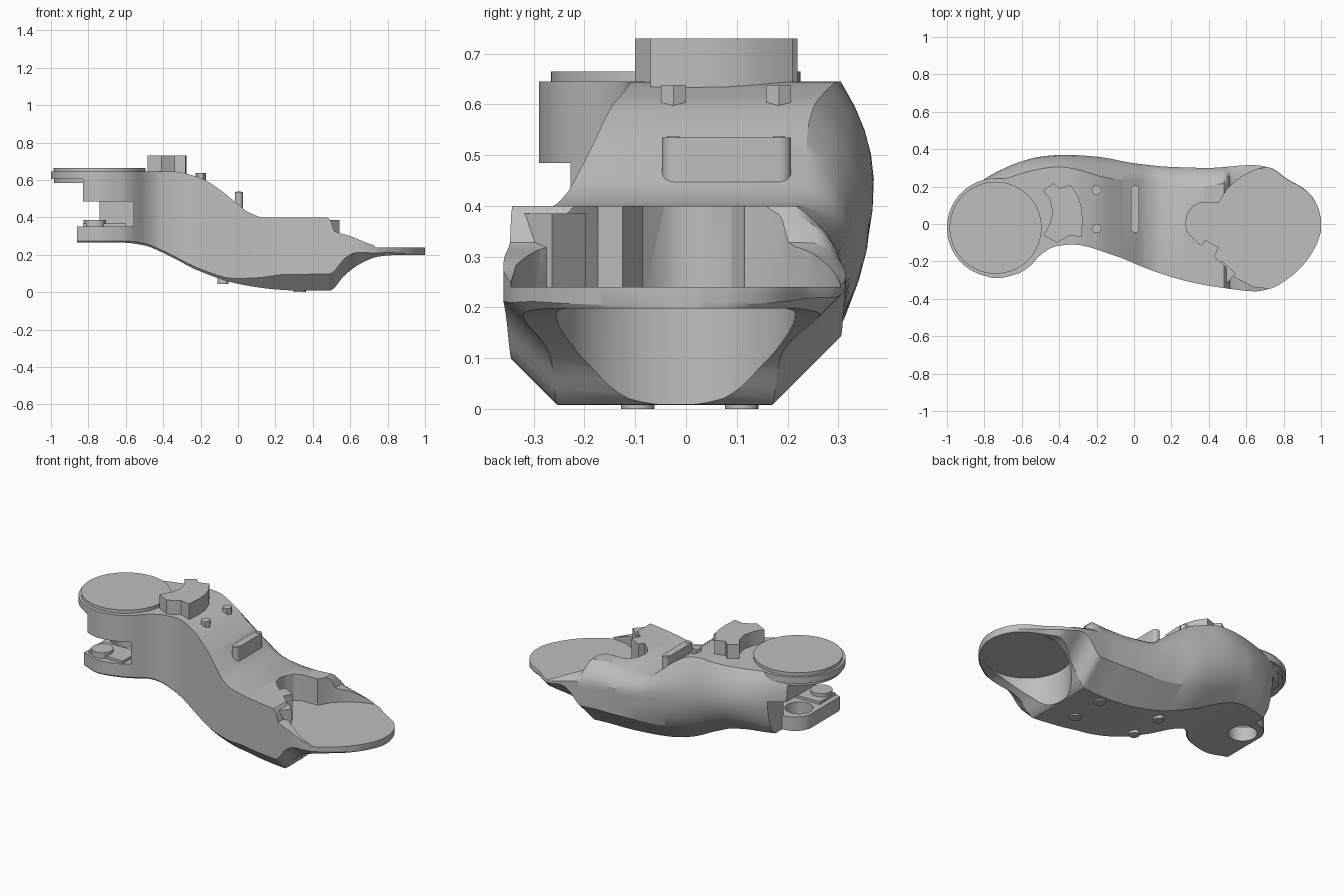
import bpy, bmesh, math
from mathutils import Matrix

cube = bpy.data.objects.get("Cube")
if cube:
    bpy.data.objects.remove(cube, do_unlink=True)

grey = bpy.data.materials.new("plain_grey")
grey.use_nodes = True
colour = (.52, .52, .52, 1)
grey.diffuse_color = colour
for node in grey.node_tree.nodes:
    if node.type == 'BSDF_PRINCIPLED':
        node.inputs["Base Color"].default_value = colour


def make_object(name, bm):
    bmesh.ops.recalc_face_normals(bm, faces=bm.faces[:])
    mesh = bpy.data.meshes.new(name)
    bm.to_mesh(mesh)
    bm.free()
    mesh.materials.append(grey)
    obj = bpy.data.objects.new(name, mesh)
    bpy.context.collection.objects.link(obj)
    return obj


def prism(name, outline, bottom, top):
    """Upright solid with the given plan outline."""
    bm = bmesh.new()
    low = [bm.verts.new((x, y, bottom)) for x, y in outline]
    high = [bm.verts.new((x, y, top)) for x, y in outline]
    bm.faces.new(low)
    bm.faces.new(high)
    for i in range(len(low)):
        j = (i + 1) % len(low)
        bm.faces.new((low[i], low[j], high[j], high[i]))
    return make_object(name, bm)


def round_solid(name, x, y, radius, bottom, top, sides=64):
    outline = [(x + radius * math.cos(math.tau * i / sides),
                y + radius * math.sin(math.tau * i / sides)) for i in range(sides)]
    return prism(name, outline, bottom, top)


def box(name, x0, x1, y0, y1, bottom, top, turn=0):
    obj = prism(name, [(x0, y0), (x1, y0), (x1, y1), (x0, y1)], bottom, top)
    if turn:
        move = Matrix.Translation(((x0 + x1) / 2, (y0 + y1) / 2, 0))
        obj.data.transform(move @ Matrix.Rotation(math.radians(turn), 4, 'Z') @ move.inverted())
    return obj


def cut(target, cutter):
    cutter.hide_render = True
    mod = target.modifiers.new("cut", 'BOOLEAN')
    mod.operation = 'DIFFERENCE'
    mod.solver = 'EXACT'
    mod.object = cutter
    bpy.context.view_layer.objects.active = target
    bpy.ops.object.modifier_apply(modifier=mod.name)
    bpy.data.objects.remove(cutter, do_unlink=True)


def smooth_curve(knots):
    """Monotone interpolation through the knots."""
    n = len(knots)
    slope = [(knots[i + 1][1] - knots[i][1]) / (knots[i + 1][0] - knots[i][0]) for i in range(n - 1)]
    tangent = [slope[0]]
    for a, b in zip(slope, slope[1:]):
        tangent.append(2 * a * b / (a + b) if a * b > 0 else 0)
    tangent.append(slope[-1])

    def value(x):
        i = 0
        while i < n - 2 and x > knots[i + 1][0]:
            i += 1
        width = knots[i + 1][0] - knots[i][0]
        t = min(max((x - knots[i][0]) / width, 0), 1)
        a, b = knots[i][1], knots[i + 1][1]
        ease = t * t * (3 - 2 * t)
        return (a + (b - a) * ease + width * t * (1 - t)
                * ((1 - t) * tangent[i] - t * tangent[i + 1]))
    return value


def through(a, b, c, t):
    """Parabola through three values."""
    return a * (1 - t) * (1 - 2 * t) + 4 * b * t * (1 - t) + c * t * (2 * t - 1)


# Curves that shape the arm along its length
top_z = smooth_curve([(-.86, .645), (-.35, .645), (-.2, .61), (-.1, .55), (0, .47), (.06, .425),
                      (.14, .4), (.49, .4), (.51, .33), (.6, .3), (.7, .26), (.76, .245), (1, .245)])
bottom_z = smooth_curve([(-.86, .265), (-.62, .265), (-.5, .25), (-.4, .21), (-.2, .11), (0, .045),
                         (.2, .015), (.33, .008), (.49, .008), (.57, .09), (.65, .15), (.75, .19),
                         (.84, .198), (1, .198)])
front_y = smooth_curve([(-.86, -.25), (-.74, -.29), (-.62, -.265), (-.55, -.22), (-.5, -.165),
                        (-.42, -.12), (-.33, -.11), (-.1, -.17), (.1, -.25), (.3, -.31), (.5, -.345),
                        (.65, -.36), (.73, -.345), (.84, -.28), (.92, -.2), (.98, -.1), (1, -.04)])
back_y = smooth_curve([(-.86, .2), (-.75, .27), (-.6, .335), (-.5, .36), (-.37, .37), (-.2, .36),
                       (0, .325), (.2, .305), (.4, .3), (.63, .315), (.73, .3), (.82, .24),
                       (.92, .18), (.98, .1), (1, .03)])
crest_y = smooth_curve([(-.86, .16), (-.75, .22), (-.4, .305), (-.1, .24), (.1, .23),
                        (.3, .2), (.5, .22), (.75, .3), (1, .3)])
shoulder_z = smooth_curve([(-.86, .5), (-.5, .47), (-.2, .42), (0, .37), (.1, .33), (.5, .29), (.75, .23)])
front_bevel = smooth_curve([(-.86, .008), (-.1, .015), (.1, .05), (.27, .085), (.57, .09), (.75, .02), (1, .004)])
back_bevel = smooth_curve([(-.86, .03), (-.5, .06), (0, .12), (.3, .14), (.57, .13), (.75, .03), (1, .006)])
tuck = smooth_curve([(-.86, .03), (-.4, .055), (0, .02), (.3, 0), (1, 0)])

# Main arm, lofted from cross-sections with a bulging back wall
bm = bmesh.new()
rings = []
steps = 110
wall = 8
for i in range(steps + 1):
    x = -.86 + 1.86 * (1 - (1 - i / steps) ** 1.5)
    zt, zb, yf, yb = top_z(x), bottom_z(x), front_y(x), back_y(x)
    cf, cb = front_bevel(x), back_bevel(x)
    zm = min(shoulder_z(x), zt - .006)
    crest, low_y, low_z = min(crest_y(x), yb - .004), yb - tuck(x), min(zb + cb, zm - .01)
    section = [(yf, min(zb + cf, zm - .01)), (yf, zt)]
    for j in range(wall + 1):
        t = j / wall
        section.append((min(through(crest, yb, low_y, t), yb), min(through(zt, zm, low_z, t), zt)))
    section += [(low_y - cb, zb), (yf + cf, zb)]
    rings.append([bm.verts.new((x, y, z)) for y, z in section])
for a, b in zip(rings, rings[1:]):
    for j in range(len(a)):
        k = (j + 1) % len(a)
        bm.faces.new((a[j], a[k], b[k], b[j]))
bm.faces.new(rings[0])
bm.faces.new(rings[-1])
arm = make_object("arm_body", bm)

# Pocket above the paddle and round scoop below it
pocket = [(.275, .0), (.285, .05), (.31, .09), (.35, .113), (.455, .115), (.5, .19), (.57, .25),
          (.65, .29), (.73, .31), (.74, .5), (1.2, .5), (1.2, -.5), (.74, -.5), (.73, -.345),
          (.64, -.335), (.55, -.29), (.47, -.21), (.4, -.15), (.32, -.08), (.285, -.04)]
cut(arm, prism("pocket_cutter", pocket, .24, .9))
cut(arm, round_solid("scoop_cutter", .73, -.02, .236, -.2, .2))

# Open jaw under the round head, with a rounded, drilled lug
lug_end = [(-1.2, .6), (-1.2, -.05), (-.87, -.05), (-.865, .03), (-.84, .085), (-.8, .12), (-.74, .135), (-.74, .6)]
cut(arm, box("jaw_cutter", -1.2, -.56, -.6, .12, .35, .485))
cut(arm, box("jaw_side_cutter", -1.2, -.74, .05, .6, .35, .486))
cut(arm, prism("lug_end_cutter", lug_end, .1, .487))
cut(arm, box("head_end_cutter", -1.2, -.83, -.6, .6, .46, .8))
cut(arm, round_solid("hole_cutter", -.76, 0, .078, .1, .45))

# Round head with stepped flange and cover
round_solid("head_step", -.74, -.02, .245, .585, .61)
round_solid("head_flange", -.735, -.02, .265, .605, .645)
round_solid("head_cover", -.74, -.02, .246, .64, .665)
box("lug_pad", -.83, -.6, -.25, -.1, .33, .366)
round_solid("lug_boss", -.765, -.21, .06, .34, .385)

# Curved stop block beside the head
stop = [(-.43, .22), (-.4, .19), (-.34, .21), (-.3, .15), (-.28, .09), (-.275, .02), (-.28, -.07),
        (-.34, -.06), (-.41, -.1), (-.485, -.06), (-.45, .0), (-.435, .06), (-.45, .13), (-.485, .18)]
prism("stop_block", stop, .6, .73)

# Raised bar with round ends and pins
bar = []
for centre, start in ((.185, 0), (-.025, math.pi)):
    for i in range(9):
        a = start + math.pi * i / 8
        bar.append((.005 + .022 * math.cos(a), centre + .022 * math.sin(a)))
prism("ridge_bar", bar, .4, .535)

# Hexagon bolts on top, feet underneath
for side, y in (("front", -.025), ("back", .183)):
    round_solid("bolt_" + side, -.2, y, .028, .56, .638, 6)
    round_solid("bar_pin_" + side, .005, y, .012, .5, .537, 16)
for side, y in (("front", -.095), ("back", .11)):
    round_solid("foot_rear_" + side, -.08, y, .03, .045, .12, 20)
    round_solid("foot_paddle_" + side, .33, y, .033, 0, .05, 20)

# Small blocks on the pocket wall
box("pocket_block_inner", .355, .44, -.18, -.1, .235, .4, -28)
box("pocket_block_outer", .43, .53, -.3, -.22, .235, .385, -42)

# Smooth curved faces, keep hard edges
bpy.ops.object.select_all(action='DESELECT')
for obj in bpy.context.scene.objects:
    if obj.type == 'MESH' and grey.name in obj.data.materials:
        obj.select_set(True)
        bpy.context.view_layer.objects.active = obj
bpy.ops.object.shade_smooth_by_angle(angle=math.radians(28))
